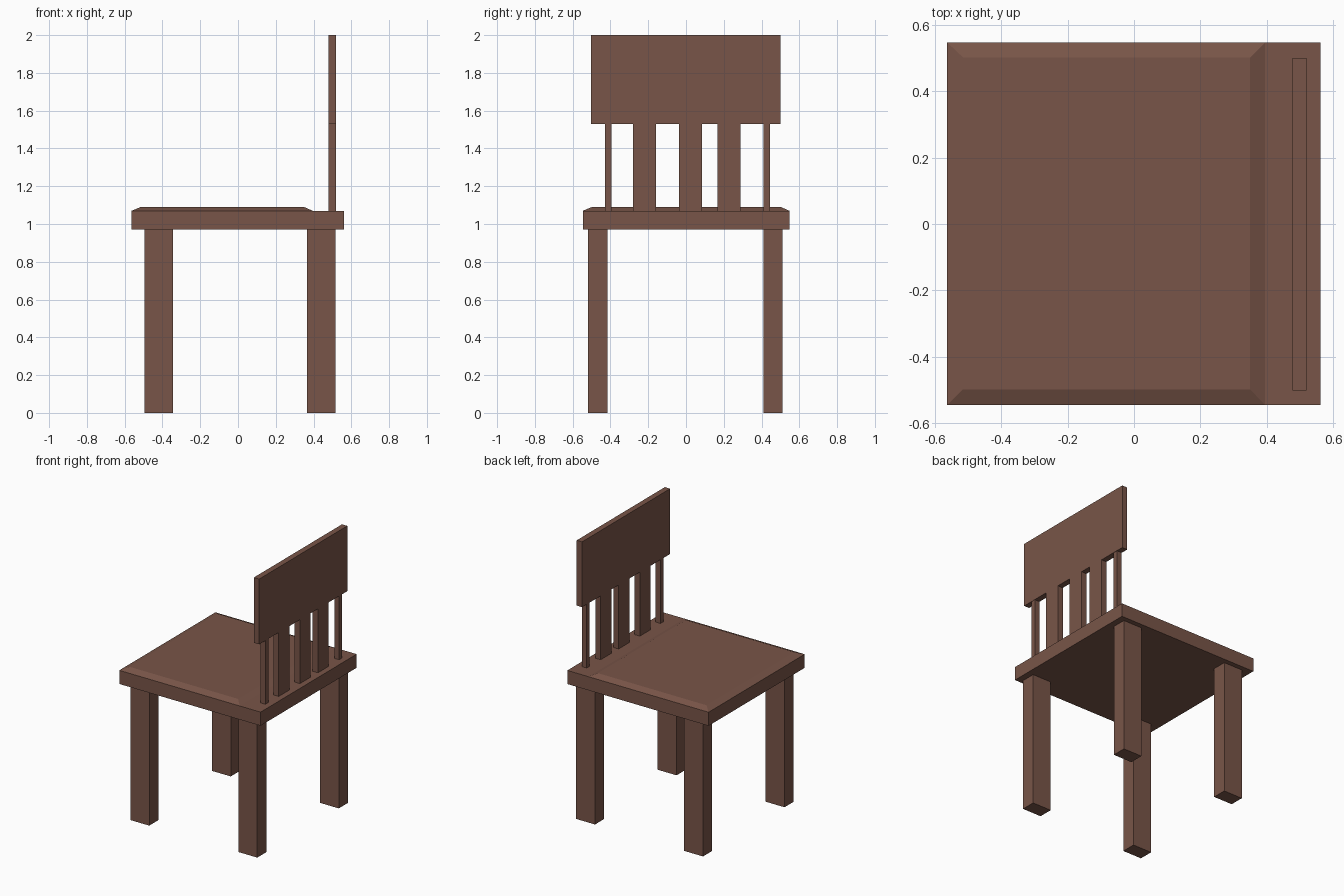
import bpy

if "Cube" in bpy.data.objects:
    bpy.data.objects.remove(bpy.data.objects["Cube"])

wood = bpy.data.materials.new("brown_wood")
wood.diffuse_color = (0.19, 0.091, 0.065, 1)
wood.use_nodes = True
wood.node_tree.nodes["Principled BSDF"].inputs["Base Color"].default_value = wood.diffuse_color


def frustum(name, bottom, top, z0, z1):
    """Tapered block; bottom and top are (x0, x1, y0, y1) rectangles."""
    verts = []
    for (x0, x1, y0, y1), z in ((bottom, z0), (top, z1)):
        verts += [(x0, y0, z), (x1, y0, z), (x1, y1, z), (x0, y1, z)]
    faces = [(3, 2, 1, 0), (4, 5, 6, 7)]
    faces += [(i, (i + 1) % 4, (i + 1) % 4 + 4, i + 4) for i in range(4)]
    mesh = bpy.data.meshes.new(name)
    mesh.from_pydata(verts, [], faces)
    mesh.materials.append(wood)
    obj = bpy.data.objects.new(name, mesh)
    bpy.context.collection.objects.link(obj)
    return obj


def box(name, x0, x1, y0, y1, z0, z1):
    return frustum(name, (x0, x1, y0, y1), (x0, x1, y0, y1), z0, z1)


# Seat slab and its raised, chamfered top
box("seat", -0.563, 0.562, -0.546, 0.547, 0.972, 1.07)
frustum("seat_top", (-0.563, 0.395, -0.546, 0.547),
        (-0.515, 0.35, -0.498, 0.502), 1.07, 1.09)

# Four legs
for x_name, x0, x1 in (("left", -0.494, -0.344), ("right", 0.366, 0.516)):
    for y_name, y0, y1 in (("front", -0.518, -0.415), ("back", 0.409, 0.512)):
        box(f"{y_name}_{x_name}_leg", x0, x1, y0, y1, 0, 0.972)

# Back panel
box("back_panel", 0.478, 0.52, -0.502, 0.5, 1.53, 2.0)

# Wide slats and thin outer spindles below the panel
for i, y in enumerate((-0.219, 0.023, 0.227)):
    box(f"back_slat_{i + 1}", 0.478, 0.52, y - 0.061, y + 0.061, 1.07, 1.53)
for i, y in enumerate((-0.412, 0.427)):
    box(f"back_spindle_{i + 1}", 0.48, 0.518, y - 0.017, y + 0.017, 1.07, 1.53)
